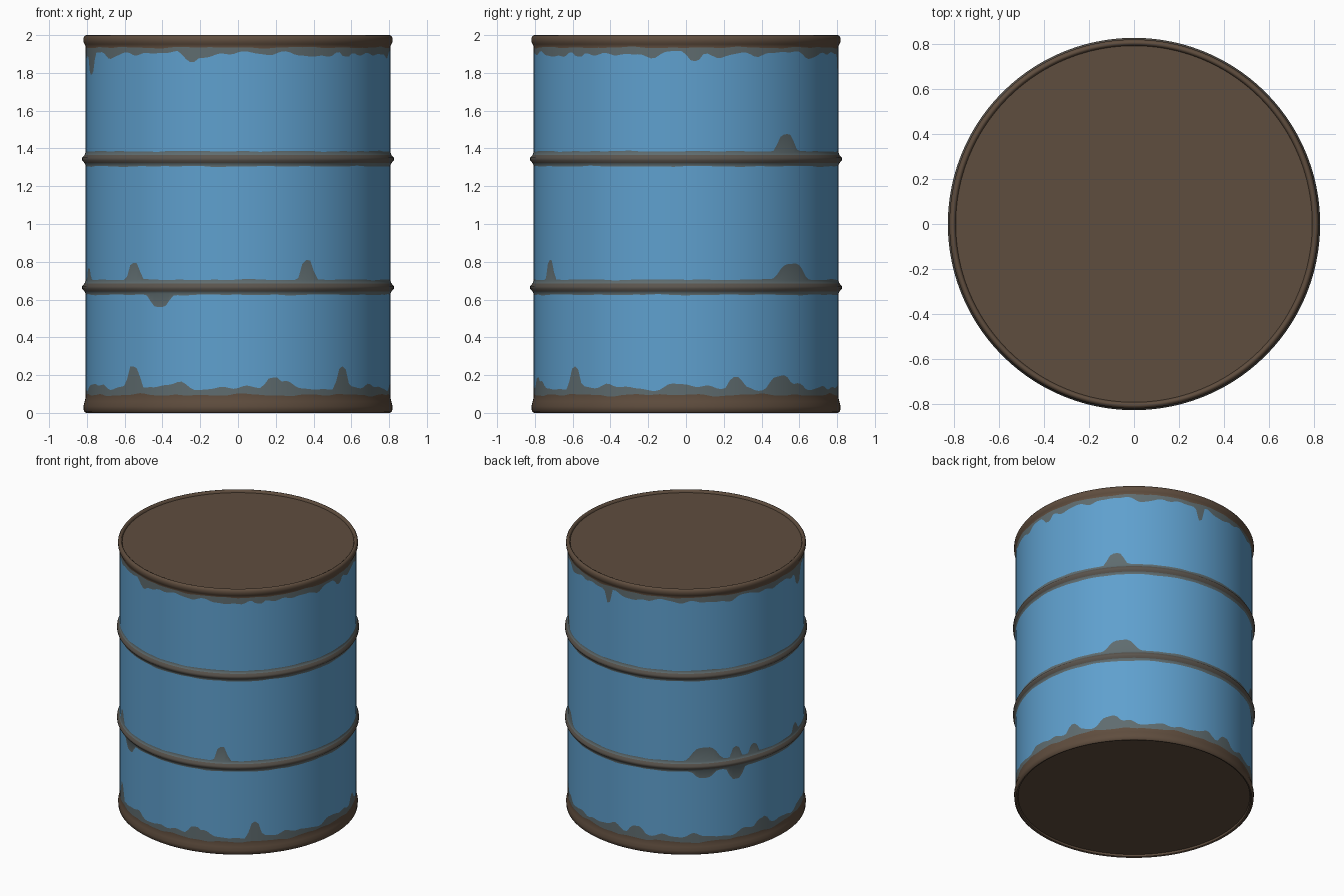
import bpy, bmesh, math
from math import sin, cos, radians, exp, tau

if "Cube" in bpy.data.objects:
    bpy.data.objects.remove(bpy.data.objects["Cube"])

N = 216  # columns around the barrel


def material(name, rgb):
    m = bpy.data.materials.new(name)
    m.diffuse_color = (*[((c / 255 + 0.055) / 1.055) ** 2.4 for c in rgb], 1)
    m.use_nodes = True
    m.node_tree.nodes["Principled BSDF"].inputs["Base Color"].default_value = m.diffuse_color
    return m


BLUE = material("blue paint", (95, 160, 206))
GREY = material("worn grey", (95, 108, 111))
RUST = material("rust brown", (95, 77, 62))
DARK = material("dark worn metal", (90, 84, 77))


def blobs(a, items):
    """Sum of flat-topped bumps: (angle in degrees, half width, height)."""
    total = 0
    for deg, w, h in items:
        d = (math.degrees(a) - deg + 180) % 360 - 180
        total = max(total, h * exp(-(d / w) ** 4))
    return total


def wave(a, s):
    """Repeatable ragged edge in the range 0 to 1."""
    v = sin(9 * a + s) + sin(16 * a + 2.3 * s) + 0.8 * sin(27 * a + 4 * s) + 0.4 * sin(45 * a + s)
    return (v + 3.2) / 6.4


# Chipped paint patches: angle 0 is +x, -90 is the front
BOTTOM_CHIPS = [(-133, 3.5, 0.12), (-77, 3, 0.05), (-47, 3, 0.09), (19, 3, 0.05),
                (38, 5, 0.05), (100, 4, 0.06), (165, 4, 0.06)]
LOW_UP = [(-133, 3.2, 0.09), (-63, 3, 0.105), (44, 7, 0.085), (134, 7, 0.10),
          (150, 2.5, 0.08), (160, 2.5, 0.07), (192, 3, 0.06)]
LOW_DOWN = [(-121, 4.5, 0.065), (134, 5, 0.05), (150, 4, 0.09)]
HIGH_UP = [(41, 4.5, 0.09)]
TOP_DRIPS = [(-164, 4, 0.12), (-109, 3, 0.03), (-45, 3, 0.03), (3, 3, 0.04), (84, 2, 0.10)]

R = 0.807  # wall radius


def rib(a, z, down, up, s):
    """Rolled hoop with worn edges; each row carries the material of the strip above it."""
    return [(R, z - 0.036 - 0.008 * wave(a, s) - blobs(a, down), 1),
            (R, z - 0.034, 1), (R + 0.006, z - 0.022, 3), (R + 0.018, z - 0.009, 3),
            (R + 0.018, z + 0.006, 3), (R + 0.006, z + 0.02, 1), (R, z + 0.034, 1),
            (R, z + 0.036 + 0.008 * wave(a, s + 2) + blobs(a, up), 0)]


def column(a):
    low = 0.115 + 0.06 * wave(a, 1.0) ** 1.5 + blobs(a, BOTTOM_CHIPS)
    high = 1.92 - 0.055 * wave(a, 5.0) ** 1.5 - blobs(a, TOP_DRIPS)
    rust_low = 0.085 + 0.02 * wave(a, 3.0)
    rust_high = 1.94 - 0.012 * wave(a, 2.0)
    rows = [(0.79, 0.018, 2), (0.794, 0.004, 2), (0.805, 0.0, 2), (0.816, 0.008, 2),
            (0.818, 0.035, 2), (0.812, 0.06, 2), (R, 0.08, 2),
            (R, rust_low, 1), (R, low, 0)]
    rows += rib(a, 0.665, LOW_DOWN, LOW_UP, 0.7)
    rows += rib(a, 1.345, [], HIGH_UP, 4.1)
    rows += [(R, high, 1), (R, rust_high, 2), (R, 1.942, 2), (0.812, 1.952, 2),
             (0.818, 1.965, 2), (0.818, 1.985, 2), (0.81, 1.998, 2), (0.802, 2.0, 2),
             (0.794, 1.996, 2), (0.79, 1.982, 2)]
    return rows


def add_object(name, bm, mats):
    me = bpy.data.meshes.new(name)
    bm.to_mesh(me)
    bm.free()
    for m in mats:
        me.materials.append(m)
    ob = bpy.data.objects.new(name, me)
    bpy.context.collection.objects.link(ob)
    return ob


# Barrel shell with rims and hoops
bm = bmesh.new()
cols = []
for i in range(N):
    a = tau * i / N
    rows = column(a)
    cols.append([bm.verts.new((r * cos(a), r * sin(a), z)) for r, z, _ in rows])
mats = [m for _, _, m in column(0)]
for i in range(N):
    c, d = cols[i], cols[(i + 1) % N]
    for j in range(len(mats) - 1):
        f = bm.faces.new((c[j], d[j], d[j + 1], c[j + 1]))
        f.material_index = mats[j]
shell = add_object("barrel_shell", bm, [BLUE, GREY, RUST, DARK])
bpy.context.view_layer.objects.active = shell
shell.select_set(True)
bpy.ops.object.shade_smooth_by_angle(angle=radians(50))

# Recessed lid and base
for name, z, sign in (("lid", 1.982, 1), ("base", 0.018, -1)):
    bm = bmesh.new()
    ring = [bm.verts.new((0.79 * cos(sign * tau * i / N), 0.79 * sin(sign * tau * i / N), z))
            for i in range(N)]
    bm.faces.new(ring)
    add_object(name, bm, [RUST])
